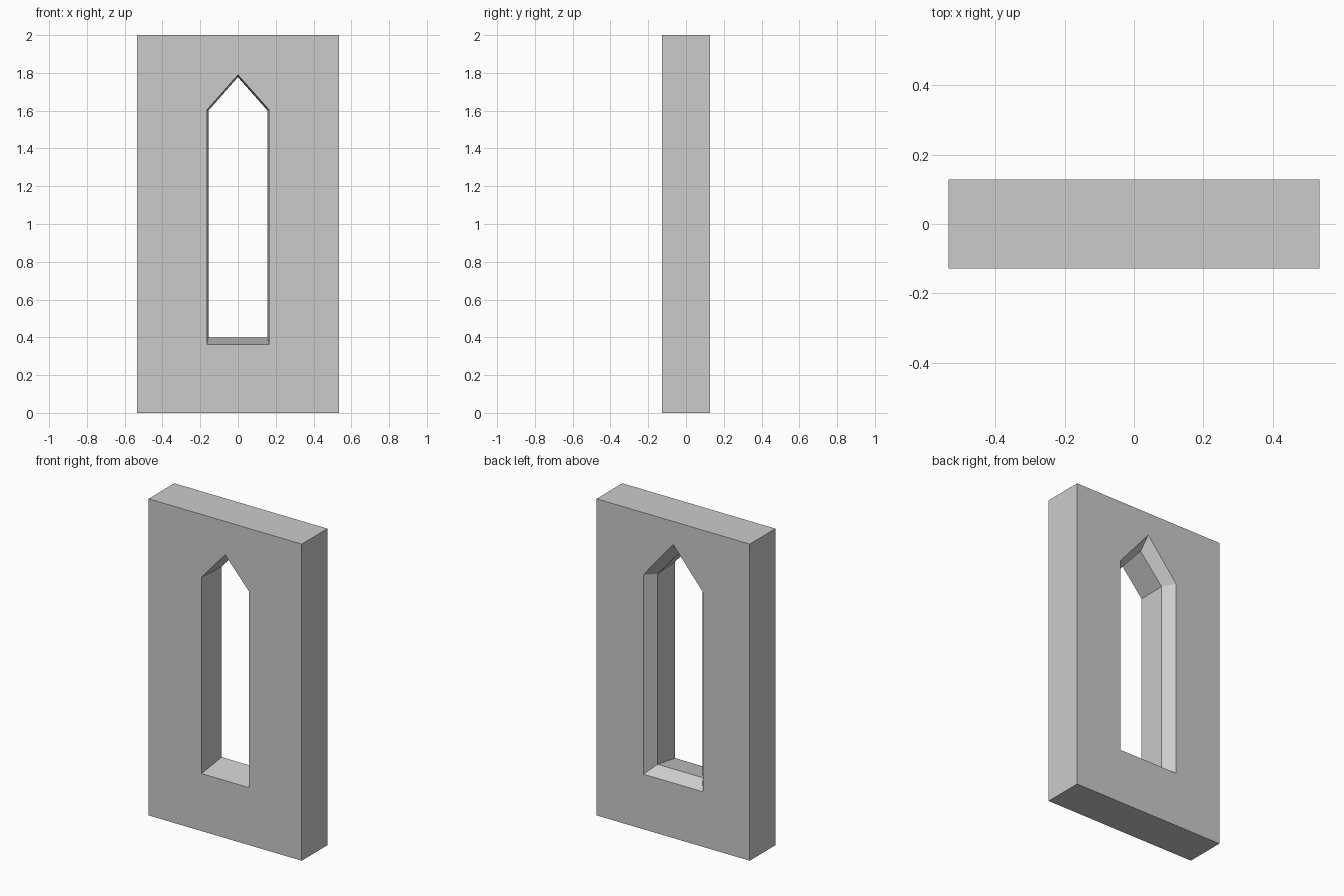
import bpy
import bmesh

cube = bpy.data.objects.get("Cube")
if cube:
    bpy.data.objects.remove(cube, do_unlink=True)

HALF_W, HALF_D, HEIGHT = 0.535, 0.128, 2.0

stone = bpy.data.materials.new("stone_grey")
stone.use_nodes = True
colour = (0.6, 0.6, 0.6, 1)
stone.diffuse_color = colour
stone.node_tree.nodes["Principled BSDF"].inputs["Base Color"].default_value = colour


def ring(bm, y, half, bottom, shoulder, peak):
    """Pointed window outline at depth y."""
    pts = [(-half, bottom), (half, bottom), (half, shoulder), (0, peak), (-half, shoulder)]
    return [bm.verts.new((x, y, z)) for x, z in pts]


def outer(bm, y):
    """Wall outline, with a middle point on top to match the window point."""
    pts = [(-HALF_W, 0), (HALF_W, 0), (HALF_W, HEIGHT), (0, HEIGHT), (-HALF_W, HEIGHT)]
    return [bm.verts.new((x, y, z)) for x, z in pts]


# Wall slab and splayed reveal as one continuous loop of outlines
bm = bmesh.new()
loops = [
    outer(bm, -HALF_D),
    ring(bm, -HALF_D, 0.165, 0.363, 1.604, 1.79),
    ring(bm, 0.06, 0.157, 0.398, 1.60, 1.777),
    ring(bm, HALF_D, 0.208, 0.348, 1.608, 1.855),
    outer(bm, HALF_D),
]
for a, b in zip(loops, loops[1:] + loops[:1]):
    for i in range(len(a)):
        j = (i + 1) % len(a)
        bm.faces.new((a[i], a[j], b[j], b[i]))
bmesh.ops.recalc_face_normals(bm, faces=bm.faces)

mesh = bpy.data.meshes.new("window_wall")
bm.to_mesh(mesh)
bm.free()
mesh.materials.append(stone)
wall = bpy.data.objects.new("window_wall", mesh)
bpy.context.collection.objects.link(wall)
